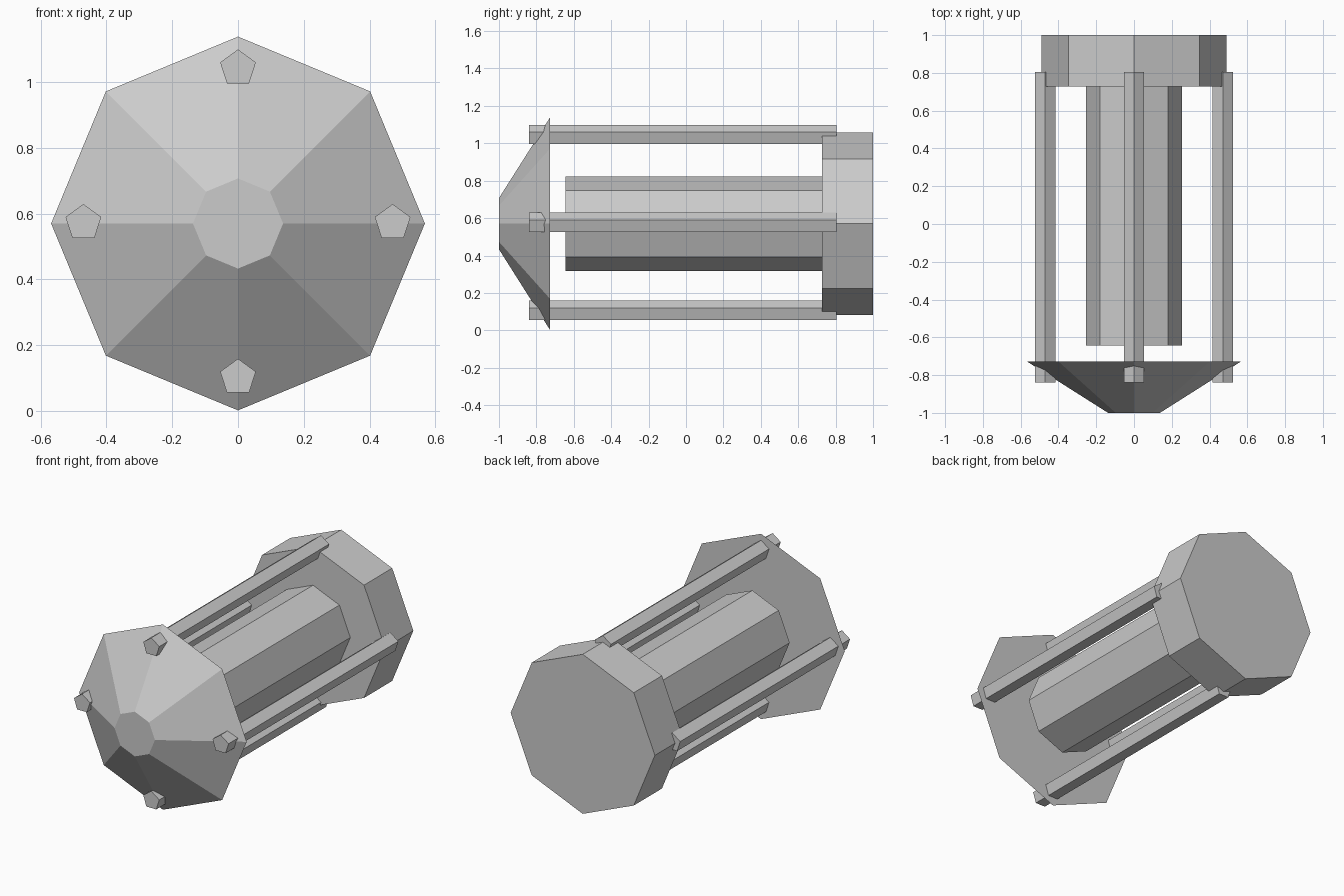
import bpy, bmesh, math

if "Cube" in bpy.data.objects:
    bpy.data.objects.remove(bpy.data.objects["Cube"])

CZ = 0.57  # height of the long axis


def prism(name, sides, y0, r0, y1, r1, x=0.0, z=CZ):
    """Closed prism or frustum along y, with one corner pointing up."""
    bm = bmesh.new()
    rings = []
    for y, r in ((y0, r0), (y1, r1)):
        ring = []
        for i in range(sides):
            a = math.pi / 2 + 2 * math.pi * i / sides
            ring.append(bm.verts.new((x + r * math.cos(a), y, z + r * math.sin(a))))
        rings.append(ring)
        bm.faces.new(ring)
    for i in range(sides):
        j = (i + 1) % sides
        bm.faces.new((rings[0][i], rings[0][j], rings[1][j], rings[1][i]))
    bmesh.ops.recalc_face_normals(bm, faces=bm.faces)
    mesh = bpy.data.meshes.new(name)
    bm.to_mesh(mesh)
    bm.free()
    obj = bpy.data.objects.new(name, mesh)
    bpy.context.collection.objects.link(obj)
    return obj


# Flared front nose, central core and rear end cap
prism("front_nose", 8, -1.0, 0.137, -0.727, 0.568)
prism("core", 8, -0.643, 0.253, 0.73, 0.253)
prism("rear_cap", 8, 0.727, 0.489, 1.0, 0.489)

# Four pentagonal tie rods around the core
for side, dx, dz in (("top", 0, 1), ("bottom", 0, -1), ("left", -1, 0), ("right", 1, 0)):
    prism(side + "_rod", 5, -0.84, 0.057, 0.805, 0.057, 0.47 * dx, CZ + 0.002 + 0.47 * dz)
